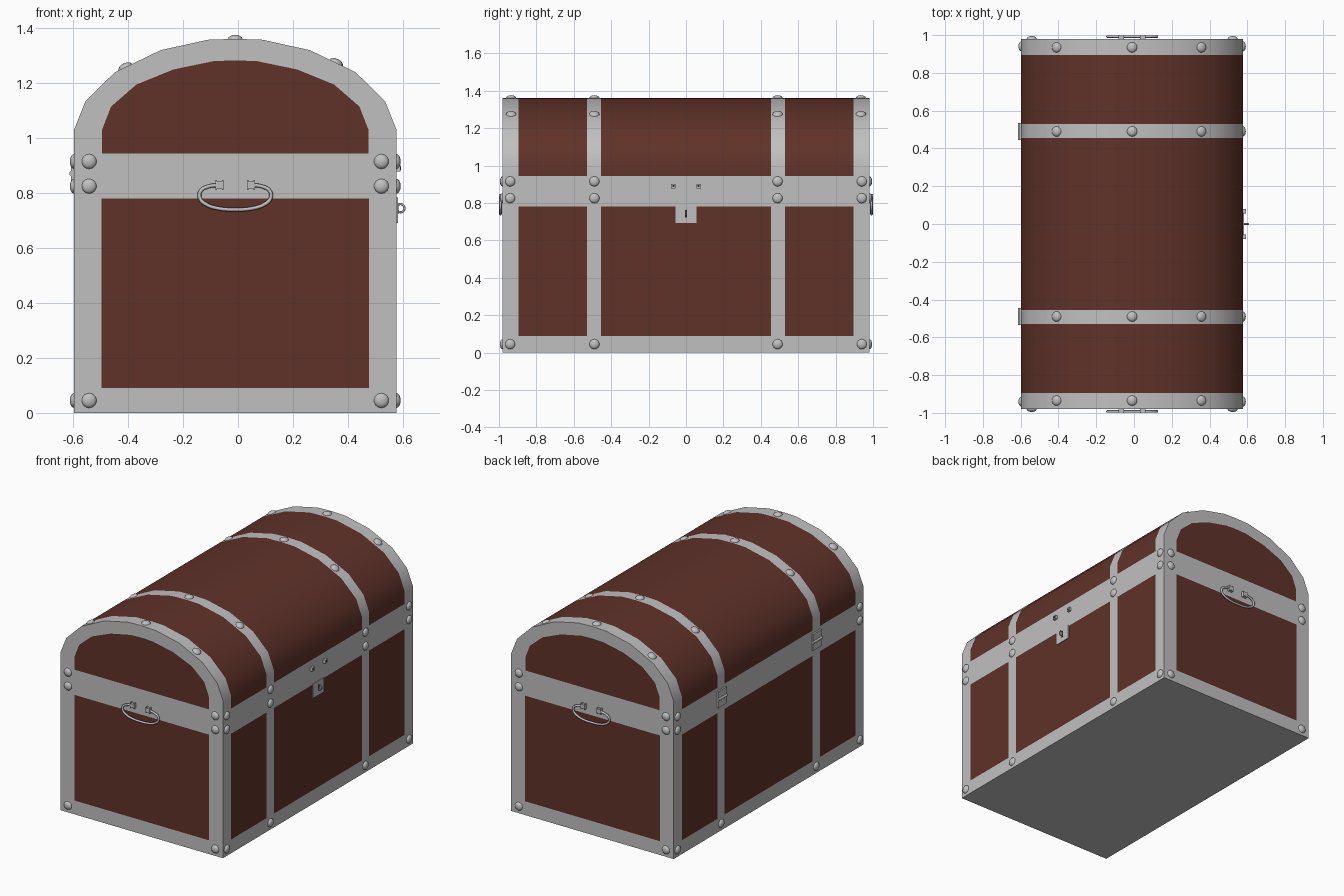
import bpy, bmesh, math
from mathutils import Vector, Matrix

if "Cube" in bpy.data.objects:
    bpy.data.objects.remove(bpy.data.objects["Cube"])

CX = -0.01           # middle of the box
HW, HY = 0.587, 0.98  # half width and half length


def material(name, rgb):
    m = bpy.data.materials.new(name)
    m.diffuse_color = (*rgb, 1)
    m.use_nodes = True
    m.node_tree.nodes["Principled BSDF"].inputs["Base Color"].default_value = m.diffuse_color
    return m


METAL = material("grey metal", (0.53, 0.53, 0.53))
WOOD = material("dark red wood", (0.115, 0.032, 0.022))
DARK = material("keyhole dark", (0.03, 0.03, 0.03))


def finish(bm, name, mats, smooth=True):
    bmesh.ops.recalc_face_normals(bm, faces=bm.faces)
    me = bpy.data.meshes.new(name)
    bm.to_mesh(me)
    bm.free()
    ob = bpy.data.objects.new(name, me)
    bpy.context.collection.objects.link(ob)
    for m in mats:
        me.materials.append(m)
    if smooth:
        bpy.ops.object.select_all(action='DESELECT')
        ob.select_set(True)
        bpy.context.view_layer.objects.active = ob
        bpy.ops.object.shade_smooth_by_angle(angle=math.radians(35))
    return ob


# Metal straps alternate with wood along the length
STATIONS = [-HY, -0.895, -0.53, -0.455, 0.455, 0.53, 0.895, HY]


def banded_shell(name, outer, inner):
    """Loft an x-z outline along y, with framed wooden panels at the ends."""
    bm = bmesh.new()
    rings = [[bm.verts.new((CX + x, y, z)) for x, z in outer] for y in STATIONS]
    n = len(outer)
    for i in range(len(STATIONS) - 1):
        for j in range(n):
            k = (j + 1) % n
            f = bm.faces.new((rings[i][j], rings[i][k], rings[i + 1][k], rings[i + 1][j]))
            z = (outer[j][1] + outer[k][1]) / 2
            f.material_index = int(i % 2 == 1 and (0.09 < z < 0.78 or z > 0.945))
    for ring, y in ((rings[0], -HY), (rings[-1], HY)):
        panel = [bm.verts.new((CX + x, y, z)) for x, z in inner]
        for j in range(n):
            k = (j + 1) % n
            bm.faces.new((ring[j], ring[k], panel[k], panel[j]))
        bm.faces.new(panel).material_index = 1
    return finish(bm, name, [METAL, WOOD])


def mirrored(right):
    """Closed outline from its right half, listed bottom to top."""
    return right + [(-x, z) for x, z in reversed(right)]


# Chest body and arched lid
banded_shell("chest_body",
             mirrored([(HW, 0), (HW, 0.09), (HW, 0.78), (HW, 0.87)]),
             mirrored([(0.487, 0.09), (0.487, 0.2), (0.487, 0.7), (0.487, 0.78)]))
ARCH = [(HW, 1.03), (0.545, 1.135), (0.438, 1.24), (0.272, 1.32), (0.1, 1.358)]
banded_shell("chest_lid",
             mirrored([(HW, 0.87), (HW, 0.945)] + ARCH + [(0.01, 1.361)]),
             mirrored([(0.485, 0.945), (0.485, 0.97), (0.485, 1.03), (0.452, 1.115),
                       (0.36, 1.195), (0.225, 1.25), (0.08, 1.28), (0.01, 1.283)]))

# Domed rivets
bm = bmesh.new()


def rivet(pos, normal):
    m = (Matrix.Translation(pos) @ Vector(normal).to_track_quat('Z', 'Y').to_matrix().to_4x4()
         @ Matrix.Diagonal((0.027, 0.027, 0.015, 1)))
    bmesh.ops.create_uvsphere(bm, u_segments=14, v_segments=8, radius=1, matrix=m)


for s in (-1, 1):
    for z in (0.045, 0.825, 0.915):
        for sx in (-1, 1):
            rivet((CX + sx * 0.532, s * HY, z), (0, s, 0))
        for y in (-0.94, -0.49, 0.49, 0.94):
            if s > 0 or z < 0.1 or abs(y) > 0.9:   # hinges take the rear middle spots
                rivet((CX + s * HW, y, z), (s, 0, 0))
for y in (-0.935, -0.49, 0.49, 0.935):
    rivet((CX, y, 1.361), (0, 0, 1))
    rivet((CX + 0.367, y, 1.274), (0.436, 0, 0.9))
    rivet((CX - 0.4, y, 1.258), (-0.436, 0, 0.9))
finish(bm, "rivets", [METAL])


def boxes(name, items, mat=METAL):
    """One object from (centre, size) boxes."""
    b = bmesh.new()
    for c, s in items:
        bmesh.ops.create_cube(b, size=1, matrix=Matrix.Translation(c) @ Matrix.Diagonal((*s, 1)))
    return finish(b, name, [mat], False)


# Carrying handles: bent bar held by two spool-shaped mounts at each end
half = [(0.055, 0.829), (0.098, 0.824), (0.127, 0.806), (0.128, 0.78), (0.108, 0.76), (0.06, 0.744)]
path = half + [(0, 0.74)] + [(-x, z) for x, z in reversed(half)]
for s, side in ((-1, "front"), (1, "rear")):
    cu = bpy.data.curves.new(side + "_handle", 'CURVE')
    cu.dimensions = '3D'
    cu.bevel_depth = 0.007
    cu.bevel_resolution = 2
    cu.resolution_u = 4
    cu.use_fill_caps = True
    sp = cu.splines.new('BEZIER')
    sp.bezier_points.add(len(path) - 1)
    for p, (x, z) in zip(sp.bezier_points, path):
        p.co = (CX + x, s * 0.992, z)
        p.handle_left_type = p.handle_right_type = 'AUTO'
    cu.materials.append(METAL)
    bpy.context.collection.objects.link(bpy.data.objects.new(side + "_handle", cu))
    mounts = []
    for sx in (-1, 1):
        mounts.append(((CX + sx * 0.057, s * 0.988, 0.83), (0.026, 0.022, 0.026)))
        for dx in (-0.012, 0.012):
            mounts.append(((CX + sx * 0.057 + dx, s * 0.989, 0.83), (0.006, 0.022, 0.036)))
    boxes(side + "_handle_mounts", mounts)

# Lock plate, keyhole, staple ring and lid studs on the +x side
FX = CX + HW
boxes("lock_plate", [((FX + 0.002, 0, 0.738), (0.006, 0.112, 0.092))])
boxes("keyhole", [((FX + 0.005, 0, 0.743), (0.003, 0.012, 0.04))], DARK)
boxes("lid_studs", [((FX + 0.007, y, 0.89), (0.016, 0.024, 0.024)) for y in (-0.067, 0.067)])
boxes("lid_stud_holes", [((FX + 0.015, y, 0.89), (0.002, 0.012, 0.012)) for y in (-0.067, 0.067)], DARK)
bpy.ops.mesh.primitive_torus_add(location=(FX + 0.014, 0, 0.745), rotation=(math.pi / 2, 0, 0),
                                 major_radius=0.015, minor_radius=0.004,
                                 major_segments=20, minor_segments=8)
ring = bpy.context.object
ring.name = "staple_ring"
ring.data.materials.append(METAL)
bpy.ops.object.shade_smooth()

# Hinges on the -x side: two leaves and a knuckle
BX = CX - HW
for y, side in ((-0.49, "front"), (0.49, "rear")):
    boxes(side + "_hinge_leaves", [((BX - 0.004, y, z), (0.012, 0.088, 0.052)) for z in (0.843, 0.899)])
    bm = bmesh.new()
    bmesh.ops.create_cone(bm, cap_ends=True, segments=12, radius1=0.01, radius2=0.01, depth=0.088,
                          matrix=Matrix.Translation((BX - 0.007, y, 0.871)) @ Matrix.Rotation(math.pi / 2, 4, 'X'))
    finish(bm, side + "_hinge_knuckle", [METAL])
